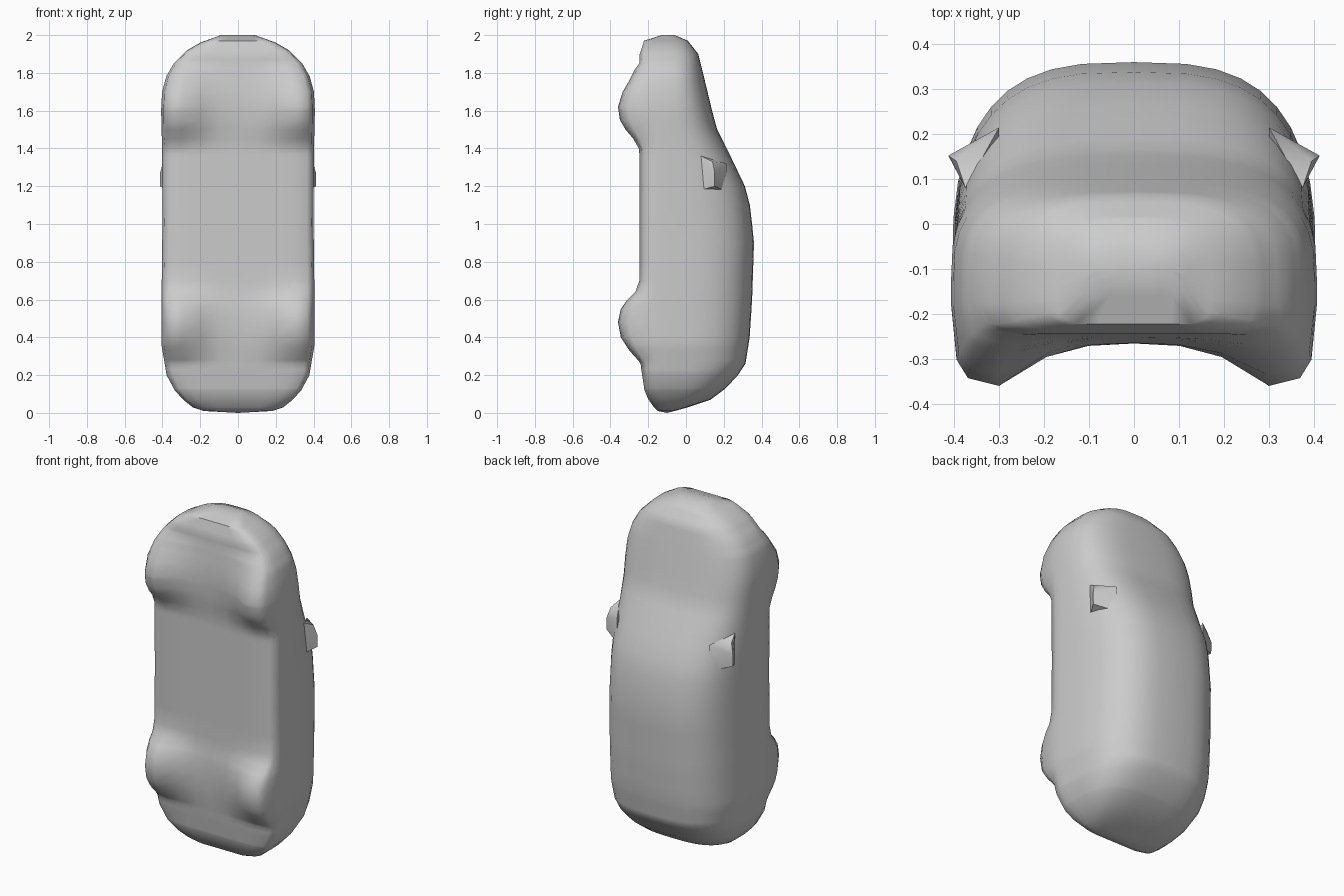
import bpy, bmesh, math

if "Cube" in bpy.data.objects:
    bpy.data.objects.remove(bpy.data.objects["Cube"])


def lerp(table, z):
    for (z0, a), (z1, b) in zip(table, table[1:]):
        if z <= z1:
            return a + (b - a) * max(0, (z - z0) / (z1 - z0))
    return table[-1][1]


# Profiles along the length of the car: roof line, floor line, wheel line, half width
ROOF = [(0.01, -0.06), (0.03, 0.01), (0.07, 0.13), (0.13, 0.21), (0.2, 0.275), (0.26, 0.315),
        (0.4, 0.337), (0.6, 0.35), (0.9, 0.36), (1.0, 0.35), (1.1, 0.338), (1.2, 0.312), (1.35, 0.24),
        (1.5, 0.165), (1.6, 0.138), (1.8, 0.09), (1.9, 0.065), (1.97, 0.01), (2.0, -0.06)]
FLOOR = [(0.01, -0.15), (0.05, -0.19), (0.12, -0.22), (0.25, -0.24), (0.7, -0.247),
         (1.4, -0.247), (1.7, -0.255), (1.9, -0.245), (1.97, -0.222), (2.0, -0.13)]
WHEEL = [(0.0, 0), (0.23, 0), (0.28, -0.255), (0.33, -0.30), (0.4, -0.345), (0.48, -0.36), (0.55, -0.345),
         (0.6, -0.31), (0.64, -0.268), (0.7, 0), (1.37, 0), (1.4, -0.25), (1.45, -0.278), (1.5, -0.32),
         (1.55, -0.35), (1.62, -0.36), (1.7, -0.335), (1.76, -0.3), (1.82, -0.27), (1.87, 0), (2.0, 0)]
WIDTH = [(0.01, 0.18), (0.03, 0.24), (0.07, 0.29), (0.12, 0.335), (0.2, 0.378), (0.36, 0.405),
         (0.6, 0.405), (1.0, 0.40), (1.4, 0.402), (1.6, 0.407), (1.7, 0.402), (1.78, 0.38),
         (1.85, 0.34), (1.92, 0.27), (1.96, 0.20), (2.0, 0.09)]


def half_section(z):
    w, top, floor = lerp(WIDTH, z), lerp(ROOF, z), lerp(FLOOR, z)
    drop = max(0, floor - lerp(WHEEL, z))
    mid = floor + 0.35 * (min(top, 0.1) - floor)
    # underside with the wheel bulging out of it
    pts = [(0, floor - drop * 0.12), (0.25 * w, floor - drop * 0.17), (0.48 * w, floor - drop * 0.4),
           (0.74 * w, floor - drop), (0.91 * w, floor + 0.012 - drop * 0.95),
           (0.97 * w, floor + 0.025 - drop * 0.7), (w, mid - 0.5 * (mid - floor - 0.025))]
    # sides and roof as a rounded box curve
    for i in range(11):
        a = math.pi / 2 * i / 10
        pts.append((w * math.cos(a) ** (2 / 3) if i < 10 else 0,
                    mid + (top - mid) * math.sin(a) ** (2 / 3)))
    return pts


grey = bpy.data.materials.new("body grey")
grey.diffuse_color = (0.6, 0.6, 0.6, 1)
grey.use_nodes = True
grey.node_tree.nodes["Principled BSDF"].inputs["Base Color"].default_value = grey.diffuse_color


def finish(name, bm, angle):
    bmesh.ops.recalc_face_normals(bm, faces=bm.faces)
    mesh = bpy.data.meshes.new(name)
    bm.to_mesh(mesh)
    bm.free()
    mesh.materials.append(grey)
    ob = bpy.data.objects.new(name, mesh)
    bpy.context.collection.objects.link(ob)
    bpy.ops.object.select_all(action='DESELECT')
    ob.select_set(True)
    bpy.context.view_layer.objects.active = ob
    bpy.ops.object.shade_smooth_by_angle(angle=math.radians(angle))


# Car body with wheels, lofted from tail to nose
stations = sorted({round(z, 3) for t in (ROOF, WIDTH, WHEEL) for z, _ in t if 0.01 <= z <= 2.0}
                  | {0.8, 1.3, 1.99})
bm = bmesh.new()
rings = []
for z in stations:
    half = half_section(z)
    ring = half + [(-x, y) for x, y in half[-2:0:-1]]
    rings.append([bm.verts.new((x, y, z)) for x, y in ring])
for a, b in zip(rings, rings[1:]):
    for i in range(len(a)):
        j = (i + 1) % len(a)
        bm.faces.new((a[i], a[j], b[j], b[i]))
# domed end caps
for ring, z in ((rings[0], 0.0), (rings[-1], 2.0)):
    tip = bm.verts.new((0, -0.1, z))
    for i in range(len(ring)):
        bm.faces.new((ring[i], ring[(i + 1) % len(ring)], tip))
finish("car_body", bm, 50)

# Wing mirrors
for side, name in ((1, "right_mirror"), (-1, "left_mirror")):
    bm = bmesh.new()
    for x, y, z in ((0.412, 0.152, 1.2), (0.413, 0.152, 1.27), (0.395, 0.14, 1.33), (0.3, 0.215, 1.17),
                    (0.3, 0.215, 1.32), (0.375, 0.08, 1.18), (0.375, 0.08, 1.36), (0.3, 0.1, 1.25)):
        bm.verts.new((side * x, y, z))
    bmesh.ops.convex_hull(bm, input=bm.verts)
    finish(name, bm, 50)
